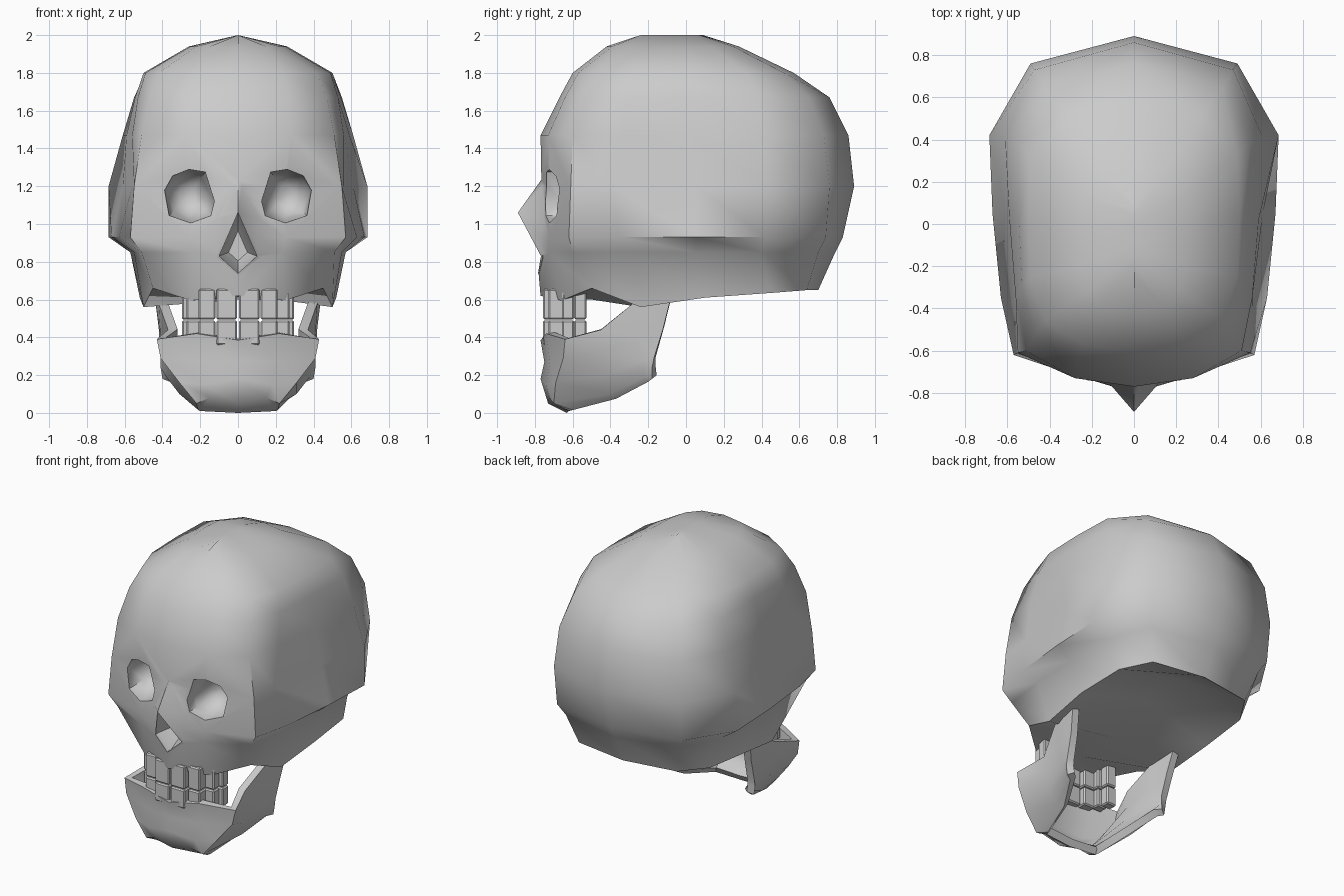
import bpy, bmesh
from mathutils import Vector

if "Cube" in bpy.data.objects:
    bpy.data.objects.remove(bpy.data.objects["Cube"])


def make(name, verts, faces, recalc=True):
    bm = bmesh.new()
    vs = [bm.verts.new(v) for v in verts]
    for f in faces:
        bm.faces.new([vs[i] for i in f])
    bmesh.ops.remove_doubles(bm, verts=bm.verts, dist=0.0005)
    if recalc:
        bmesh.ops.recalc_face_normals(bm, faces=bm.faces)
    me = bpy.data.meshes.new(name)
    bm.to_mesh(me)
    bm.free()
    ob = bpy.data.objects.new(name, me)
    bpy.context.collection.objects.link(ob)
    return ob


def activate(ob):
    bpy.ops.object.select_all(action='DESELECT')
    ob.select_set(True)
    bpy.context.view_layer.objects.active = ob


def smooth(ob, angle):
    activate(ob)
    bpy.ops.object.shade_smooth_by_angle(angle=angle)


def mirrored_sheet(name, grid, recalc):
    """Sheet of points grid[row][column], built on both sides of x = 0."""
    verts, faces = [], []
    rows, cols = len(grid), len(grid[0])
    for s in (1, -1):
        base = len(verts)
        verts += [(s * x, y, z) for row in grid for x, y, z in row]
        for r in range(rows - 1):
            for c in range(cols - 1):
                a = base + r * cols + c
                f = [a, a + cols, a + cols + 1, a + 1]
                faces.append(f if s > 0 else f[::-1])
    return make(name, verts, faces, recalc)


def socket_cutter(name, outline, centre, levels):
    """Outline in x, z swept along y, shrinking by the given scales."""
    n = len(outline)
    verts = [(centre[0] + (x - centre[0]) * k, y, centre[1] + (z - centre[1]) * k)
             for y, k in levels for x, z in outline]
    faces = [list(range(n)), list(range((len(levels) - 1) * n, len(levels) * n))]
    for r in range(len(levels) - 1):
        for i in range(n):
            j = (i + 1) % n
            faces.append([r * n + i, r * n + j, r * n + n + j, r * n + n + i])
    return make(name, verts, faces)


def boolean(ob, other, op):
    m = ob.modifiers.new(op, 'BOOLEAN')
    m.operation, m.object, m.solver = op, other, 'EXACT'
    activate(ob)
    bpy.ops.object.modifier_apply(modifier=m.name)
    bpy.data.objects.remove(other)


# Cranium: half rings from front centre round the side to back centre
# (height, front y, six (x, y) points, back y)
rings = [
    (2.00, -.24, (0, -.2), (0, -.15), (0, -.1), (0, 0), (0, .04), (0, .07), .09),
    (1.94, -.42, (.15, -.39), (.22, -.31), (.25, -.2), (.26, 0), (.25, .14), (.15, .25), .28),
    (1.80, -.60, (.24, -.57), (.42, -.46), (.49, -.25), (.50, .03), (.49, .32), (.32, .52), .57),
    (1.67, -.67, (.27, -.64), (.47, -.53), (.53, -.3), (.545, .02), (.55, .38), (.42, .65), .76),
    (1.47, -.77, (.28, -.73), (.51, -.6), (.56, -.35), (.59, .02), (.61, .41), (.47, .73), .86),
    (1.20, -.765, (.25, -.72), (.55, -.61), (.56, -.4), (.61, .05), (.685, .42), (.49, .76), .89),
    (0.93, -.80, (.25, -.725), (.57, -.62), (.63, -.35), (.67, .05), (.685, .42), (.48, .74), .83),
    (0.85, -.79, (.24, -.73), (.51, -.6), (.55, -.3), (.57, .05), (.57, .4), (.44, .7), .79),
]
grid = [[(0, r[1], r[0])] + [(x, y, r[0]) for x, y in r[2:8]] + [(0, r[8], r[0])] for r in rings]
rim = [(0, -.77, .62), (.25, -.66, .595), (.45, -.5, .66), (.5, -.24, .56),
       (.52, .1, .61), (.5, .45, .635), (.38, .64, .65), (0, .7, .65)]
spine = [(0, -.77, .62), (0, -.64, .61), (0, -.5, .6), (0, -.24, .63),
         (0, .1, .76), (0, .42, .77), (0, .62, .7), (0, .7, .65)]
cranium = mirrored_sheet("cranium", grid + [rim, spine], True)

# Nose bridge joined to the face
nose = make("nose_bridge",
            [(0, -.89, 1.06), (0, -.755, 1.25), (.13, -.74, 1.02), (.11, -.76, .82),
             (0, -.78, .73), (-.11, -.76, .82), (-.13, -.74, 1.02), (0, -.6, .97)],
            [f for i in range(1, 7) for f in ((0, i, i % 6 + 1), (7, i % 6 + 1, i))])
boolean(cranium, nose, 'UNION')

# Nose opening and eye sockets
hole = [(0, 1.06), (.1, .83), (0, .74), (-.1, .83)]
boolean(cranium, socket_cutter("nose_cut", hole, (0, .87),
                               [(-1, 1), (-.74, 1), (-.62, .5)]), 'DIFFERENCE')
eye = [(.17, 1.28), (.26, 1.295), (.35, 1.26), (.395, 1.18),
       (.37, 1.04), (.25, 1.0), (.14, 1.04), (.12, 1.12)]
levels = [(-1, 1), (-.66, .95), (-.56, .72), (-.51, .35)]
for s in (1, -1):
    cut = socket_cutter("eye_cut", [(s * x, z) for x, z in eye], (s * .26, 1.15), levels)
    boolean(cranium, cut, 'DIFFERENCE')
smooth(cranium, 0.95)

# Lower jaw: sections from chin centre to the rear branch, top to bottom
sections = [
    [(0, -.77, .385), (0, -.75, .27), (0, -.77, .18), (0, -.73, .05), (0, -.63, 0)],
    [(.22, -.74, .42), (.2, -.72, .27), (.18, -.74, .15), (.15, -.725, .08), (.2, -.62, .01)],
    [(.43, -.64, .39), (.41, -.65, .29), (.31, -.69, .16), (.22, -.7, .05), (.21, -.6, .015)],
    [(.37, -.45, .44), (.37, -.45, .32), (.34, -.43, .2), (.31, -.4, .1), (.27, -.37, .075)],
    [(.42, -.28, .58), (.41, -.25, .4), (.4, -.22, .28), (.38, -.22, .19), (.36, -.2, .165)],
    [(.44, -.08, .61), (.42, -.12, .45), (.41, -.17, .29), (.41, -.18, .24), (.4, -.18, .18)],
]
jaw = mirrored_sheet("lower_jaw", [list(r) for r in zip(*sections)], False)
solid = jaw.modifiers.new("thickness", 'SOLIDIFY')
solid.thickness, solid.offset = 0.05, -1
activate(jaw)
bpy.ops.object.modifier_apply(modifier=solid.name)
smooth(jaw, 0.8)

# Teeth: bevelled blocks along both dental arches
for row, z, h in (("upper", .575, .16), ("lower", .425, .13)):
    for i, (x, y, w) in enumerate([(.06, -.71, .11), (.165, -.68, .09),
                                   (.235, -.625, .075), (.26, -.56, .075)]):
        for s in (1, -1):
            bpy.ops.mesh.primitive_cube_add(size=1, location=(s * x, y, z))
            t = bpy.context.object
            t.name = row + "_tooth_" + ("left" if s > 0 else "right") + str(i + 1)
            t.scale = (w, .095 if i < 2 else .065, h)
            bpy.ops.object.transform_apply(location=False, rotation=False, scale=True)
            b = t.modifiers.new("edge", 'BEVEL')
            b.width, b.segments = 0.008, 1
